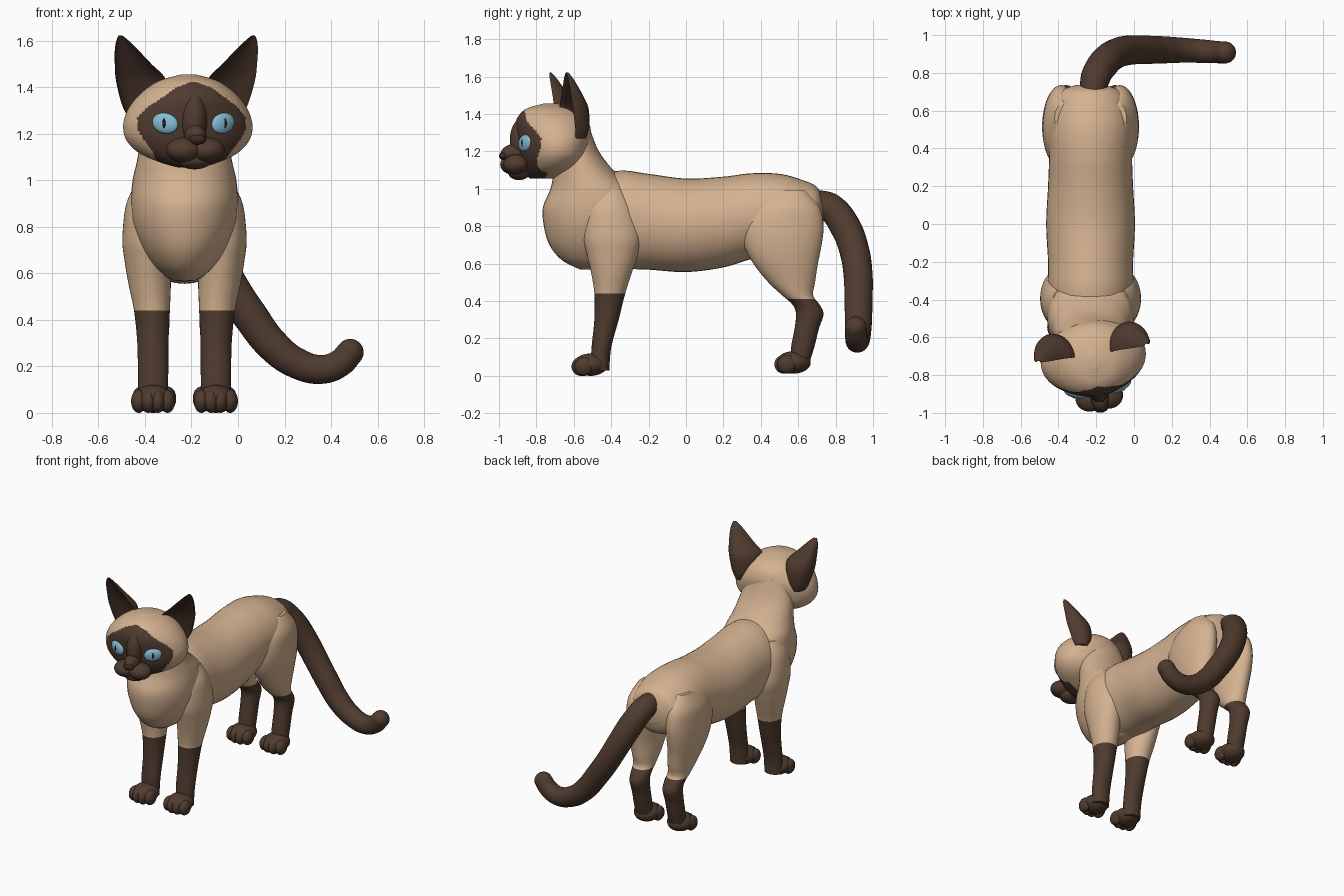
import bpy, bmesh, math
from mathutils import Vector, Matrix

if "Cube" in bpy.data.objects:
    bpy.data.objects.remove(bpy.data.objects["Cube"])


def material(name, rgb):
    m = bpy.data.materials.new(name)
    m.use_nodes = True
    m.diffuse_color = (*rgb, 1)
    bsdf = m.node_tree.nodes["Principled BSDF"]
    bsdf.inputs["Base Color"].default_value = (*rgb, 1)
    bsdf.inputs["Roughness"].default_value = 0.8
    return m


TAN = material("tan fur", (0.66, 0.445, 0.28))
BROWN = material("dark brown fur", (0.08, 0.044, 0.028))
DEEP = material("deep brown skin", (0.045, 0.024, 0.016))
BLUE = material("eye blue", (0.23, 0.5, 0.66))
BLACK = material("pupil black", (0.012, 0.01, 0.01))

BODY_X = -0.23
HEAD = Matrix.Translation((-0.215, -0.715, 0)) @ Matrix.Rotation(math.radians(9), 4, "Z")


def finish(bm, name, mats, rule=None, place=None):
    """Turn a bmesh into a smooth object; rule picks the material per face."""
    bmesh.ops.recalc_face_normals(bm, faces=bm.faces[:])
    for f in bm.faces:
        f.smooth = True
        if rule:
            f.material_index = rule(f.calc_center_median())
    mesh = bpy.data.meshes.new(name)
    bm.to_mesh(mesh)
    bm.free()
    for m in mats:
        mesh.materials.append(m)
    mesh.set_sharp_from_angle(angle=math.radians(50))
    obj = bpy.data.objects.new(name, mesh)
    bpy.context.collection.objects.link(obj)
    if place:
        obj.matrix_world = place
    return obj


def resample(rings, steps):
    """Smooth interpolation through the key rings."""
    r = [Vector(k) for k in rings]
    r = [r[0]] + r + [r[-1]]
    out = []
    for a, b, c, d in zip(r, r[1:], r[2:], r[3:]):
        for i in range(steps):
            t = i / steps
            out.append(0.5 * (2 * b + (c - a) * t + (2 * a - 5 * b + 4 * c - d) * t * t
                              + (3 * b - a - 3 * c + d) * t ** 3))
    return out + [r[-1]]


def loft(rings, axis="z", n=40, steps=6, shape=None):
    """Rings are (position on axis, x centre, x radius, low, high)."""
    bm = bmesh.new()
    loops = []
    for t, xc, rx, lo, hi in resample(rings, steps):
        loop = []
        for i in range(n):
            c, s = math.cos(math.tau * i / n), math.sin(math.tau * i / n)
            x, v = xc + rx * c, (lo + hi) / 2 + (hi - lo) / 2 * s
            if shape:
                v = shape(rx, c, s, lo, hi)
            loop.append(bm.verts.new((x, v, t) if axis == "z" else (x, t, v)))
        loops.append(loop)
    for a, b in zip(loops, loops[1:]):
        for i in range(n):
            j = (i + 1) % n
            bm.faces.new((a[i], a[j], b[j], b[i]))
    bm.faces.new(loops[0])
    bm.faces.new(loops[-1])
    return bm


def ball(name, mat, centre, radii, place=None, turn=None):
    bm = bmesh.new()
    m = Matrix.Translation(centre) @ (turn or Matrix()) @ Matrix.Diagonal((*radii, 1))
    bmesh.ops.create_uvsphere(bm, u_segments=28, v_segments=18, radius=1, matrix=m)
    return finish(bm, name, [mat], place=place)


def offset(rings, side):
    return [(t, BODY_X + side * x, r, lo, hi) for t, x, r, lo, hi in rings]


# Trunk, lofted from shoulders to rump
trunk = [(-.62, 0, .08, .76, .9), (-.5, 0, .2, .58, 1.06), (-.35, 0, .225, .572, 1.097),
         (-.2, 0, .225, .568, 1.08), (0, 0, .235, .555, 1.055), (.2, 0, .225, .58, 1.065),
         (.35, 0, .22, .625, 1.083), (.5, 0, .222, .66, 1.08), (.62, 0, .205, .68, 1.048),
         (.7, 0, .165, .72, 1.01), (.735, 0, .08, .8, .94)]
finish(loft(offset(trunk, 1), "y"), "trunk", [TAN])

# Chest and neck, lofted upward
chest = [(.57, 0, .05, -.57, -.35), (.62, 0, .12, -.665, -.26), (.7, 0, .18, -.73, -.2),
         (.8, 0, .217, -.76, -.2), (.9, 0, .23, -.765, -.2), (1, 0, .223, -.725, -.27),
         (1.08, 0, .205, -.71, -.37), (1.2, 0, .183, -.7, -.465), (1.34, 0, .14, -.68, -.52)]
finish(loft(offset(chest, 1)), "chest_and_neck", [TAN])

# Legs with dark stockings, and paws with toes
front_leg = [(1, .15, .05, -.48, -.34), (.9, .16, .09, -.54, -.28), (.75, .165, .102, -.55, -.24),
             (.65, .16, .097, -.53, -.258), (.55, .15, .09, -.507, -.29), (.44, .14, .077, -.49, -.325),
             (.3, .136, .067, -.49, -.36), (.15, .135, .065, -.505, -.4), (.03, .135, .062, -.51, -.41)]
hind_leg = [(.99, .14, .05, .48, .64), (.9, .15, .092, .35, .715), (.8, .155, .1, .298, .735),
            (.7, .155, .1, .31, .725), (.6, .15, .092, .36, .705), (.5, .14, .08, .44, .69),
            (.43, .135, .07, .515, .68), (.38, .13, .065, .57, .715), (.33, .13, .062, .588, .735),
            (.25, .13, .058, .58, .71), (.15, .13, .058, .562, .685), (.04, .13, .058, .56, .65)]
for side, word in ((1, "left"), (-1, "right")):
    for part, rings, top, toe_y, lift in (("front", front_leg, .44, -.61, 0),
                                          ("hind", hind_leg, .41, .475, .012)):
        finish(loft(offset(rings, side)), f"{part}_leg_{word}", [TAN, BROWN],
               lambda c: int(c.z < top))
        x = BODY_X + side * rings[-1][1]
        ball(f"{part}_paw_{word}", BROWN, (x, toe_y + .1, .06 + lift), (.085, .092, .06))
        for i in range(4):
            k = i - 1.5
            ball(f"{part}_toe_{i + 1}_{word}", BROWN,
                 (x + k * .041, toe_y + .046 + .008 * k * k, .05 + lift), (.033, .05, .05))

# Tail, a tapered curve with a rounded tip
path = [(-.22, .68, .93, .85), (-.205, .77, .9, 1), (-.16, .85, .8, 1.05), (-.1, .9, .67, 1.02),
        (-.03, .92, .54, 1), (.05, .922, .42, .98), (.15, .922, .29, .93), (.25, .92, .215, .86),
        (.36, .915, .187, .8), (.44, .91, .215, .76), (.482, .908, .26, .74)]
curve = bpy.data.curves.new("tail", "CURVE")
curve.dimensions = "3D"
curve.bevel_depth = 0.078
curve.bevel_resolution = 8
curve.use_fill_caps = True
spline = curve.splines.new("BEZIER")
spline.bezier_points.add(len(path) - 1)
for p, (x, y, z, r) in zip(spline.bezier_points, path):
    p.co, p.radius = (x, y, z), r
    p.handle_left_type = p.handle_right_type = "AUTO"
curve.materials.append(BROWN)
tail = bpy.data.objects.new("tail", curve)
bpy.context.collection.objects.link(tail)
bpy.ops.object.select_all(action="DESELECT")
tail.select_set(True)
bpy.context.view_layer.objects.active = tail
bpy.ops.object.convert(target="MESH")
ball("tail_tip", BROWN, path[-1][:3], (.058,) * 3)

# Head with a dark face mask
mask = [(1.04, .13), (1.1, .155), (1.16, .2), (1.22, .238), (1.27, .235), (1.32, .19),
        (1.36, .13), (1.4, .075), (1.425, 0)]


def in_mask(c):
    for (z0, w0), (z1, w1) in zip(mask, mask[1:]):
        if z0 <= c.z < z1:
            return int(c.y < -.05 and abs(c.x) < w0 + (w1 - w0) * (c.z - z0) / (z1 - z0))
    return 0


skull = [(1.055, 0, .05, -.12, .02), (1.075, 0, .12, -.14, .07), (1.115, 0, .21, -.16, .14),
         (1.17, 0, .265, -.178, .18), (1.23, 0, .28, -.187, .195), (1.29, 0, .266, -.195, .205),
         (1.34, 0, .235, -.198, .2), (1.39, 0, .185, -.18, .175), (1.43, 0, .12, -.135, .12),
         (1.455, 0, .03, -.05, .03)]
finish(loft(skull, n=144, steps=10), "head", [TAN, BROWN], in_mask, HEAD)

# Muzzle, nose and chin
ball("brow_bridge", BROWN, (0, -.15, 1.26), (.06, .08, .125), HEAD)
ball("nose_bridge", BROWN, (0, -.2, 1.19), (.048, .078, .05), HEAD)
ball("chin", BROWN, (0, -.18, 1.087), (.075, .058, .04), HEAD)
ball("nose", DEEP, (0, -.266, 1.176), (.036, .021, .022), HEAD)


# Cupped ear section: round behind, hollow in front, turned outward
def cup(side):
    return lambda rx, c, s, lo, hi: (lo + (hi - lo) * (s if s > 0 else -.6 * s)
                                     + .18 * side * rx * c)


ear = [(1.27, .2, .045, .08, .15), (1.33, .19, .085, .065, .165), (1.43, .197, .105, .045, .16),
       (1.5, .232, .077, .04, .125), (1.56, .262, .049, .034, .088), (1.6, .28, .026, .03, .06),
       (1.622, .289, .008, .03, .04)]

for side, word in ((1, "left"), (-1, "right")):
    ball(f"whisker_pad_{word}", BROWN, (side * .05, -.203, 1.13), (.077, .07, .054), HEAD)
    rings = [(t, side * x, r, lo, hi) for t, x, r, lo, hi in ear]
    obj = finish(loft(rings, shape=cup(side)), f"ear_{word}", [BROWN, DEEP], None, HEAD)
    for p in obj.data.polygons:
        p.material_index = int(p.normal.y < -.3)
    # Slanted eye with an upright pupil
    turn = Matrix.Rotation(side * math.radians(24), 4, "Z")
    slant = turn @ Matrix.Rotation(-side * math.radians(14), 4, "Y")
    spot = Vector((side * .126, -.168, 1.245))
    ball(f"eye_{word}", BLUE, spot, (.058, .02, .044), HEAD, slant)
    ball(f"pupil_{word}", BLACK, spot, (.013, .023, .034), HEAD, turn)
